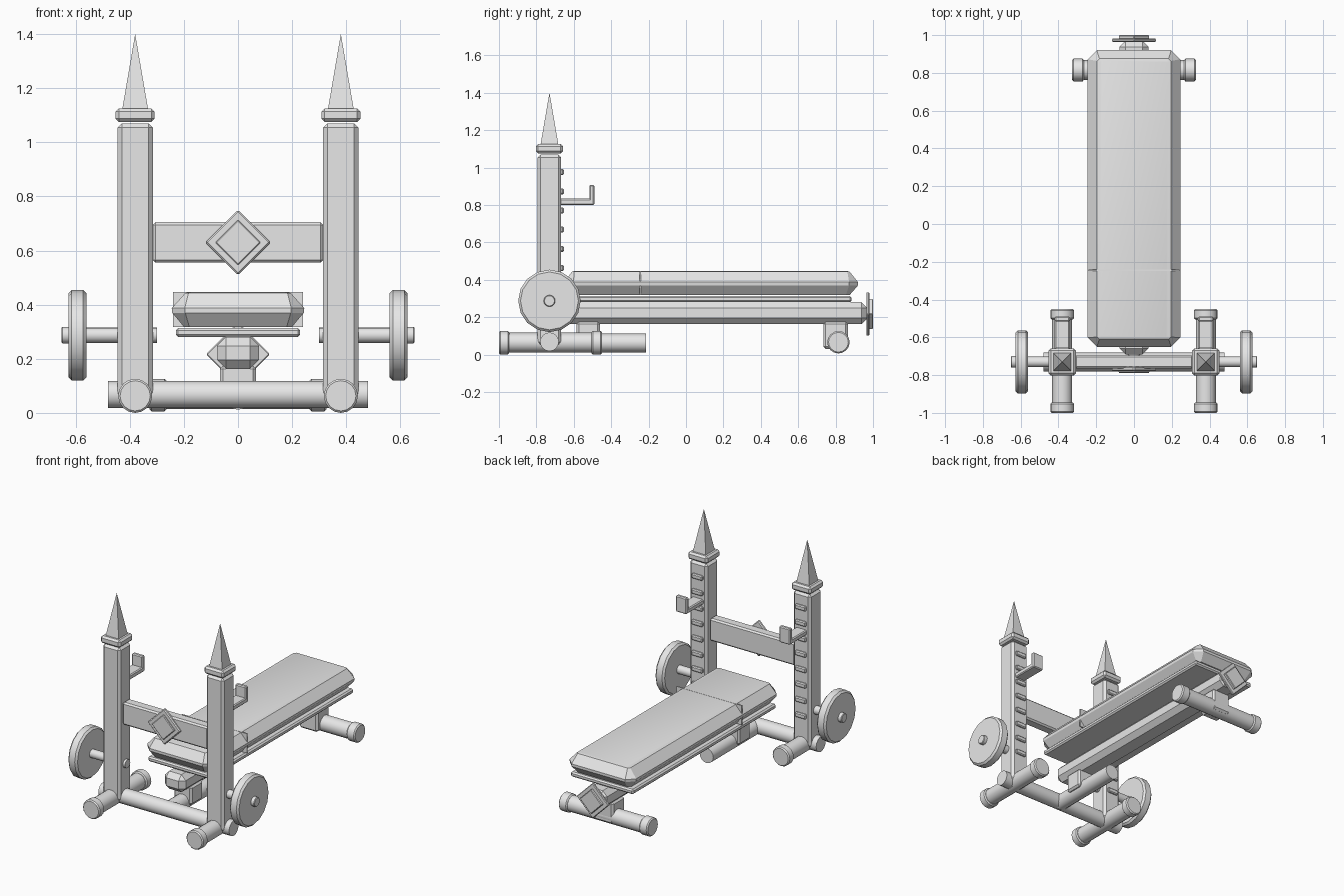
import bpy, bmesh, math
from mathutils import Matrix

if "Cube" in bpy.data.objects:
    bpy.data.objects.remove(bpy.data.objects["Cube"])

grey = bpy.data.materials.new("steel grey")
grey.diffuse_color = (0.8, 0.8, 0.8, 1)
grey.use_nodes = True
grey.node_tree.nodes["Principled BSDF"].inputs["Base Color"].default_value = grey.diffuse_color


def finish(name, bm, bevel=0.0, segments=1):
    bmesh.ops.recalc_face_normals(bm, faces=bm.faces)
    if bevel:
        sharp = [e for e in bm.edges if e.calc_face_angle(0) > 0.8]
        bmesh.ops.bevel(bm, geom=sharp, offset=bevel, segments=segments,
                        affect='EDGES', clamp_overlap=True)
    me = bpy.data.meshes.new(name)
    bm.to_mesh(me)
    bm.free()
    me.materials.append(grey)
    ob = bpy.data.objects.new(name, me)
    bpy.context.collection.objects.link(ob)
    bpy.ops.object.select_all(action='DESELECT')
    ob.select_set(True)
    bpy.context.view_layer.objects.active = ob
    bpy.ops.object.shade_smooth_by_angle(angle=math.radians(30))
    return ob


def box(name, x, y, z, bevel=0.0):
    """Box from (min, max) ranges."""
    bm = bmesh.new()
    mid = [(a + b) / 2 for a, b in (x, y, z)]
    size = [b - a for a, b in (x, y, z)]
    bmesh.ops.create_cube(bm, size=1, matrix=Matrix.Translation(mid) @ Matrix.Diagonal((*size, 1)))
    return finish(name, bm, bevel)


def rod(name, axis, a, b, c1, c2, r, bevel=0.0, sides=16):
    """Cylinder from a to b along x (c1=y, c2=z) or along y (c1=x, c2=z)."""
    bm = bmesh.new()
    m = (a + b) / 2
    if axis == 'X':
        mat = Matrix.Translation((m, c1, c2)) @ Matrix.Rotation(math.pi / 2, 4, 'Y')
    else:
        mat = Matrix.Translation((c1, m, c2)) @ Matrix.Rotation(math.pi / 2, 4, 'X')
    bmesh.ops.create_cone(bm, cap_ends=True, segments=sides, radius1=r, radius2=r,
                          depth=abs(b - a), matrix=mat)
    return finish(name, bm, bevel)


def diamond(name, y0, y1, z, half, bevel):
    """Square plate standing on its corner, facing along y."""
    bm = bmesh.new()
    s = half * math.sqrt(2)
    mat = (Matrix.Translation((0, (y0 + y1) / 2, z)) @ Matrix.Rotation(math.pi / 4, 4, 'Y')
           @ Matrix.Diagonal((s, abs(y1 - y0), s, 1)))
    bmesh.ops.create_cube(bm, size=1, matrix=mat)
    return finish(name, bm, bevel)


def loft(name, rings):
    """Skin between rings of equal point count, capped at both ends."""
    bm = bmesh.new()
    rows = [[bm.verts.new(p) for p in ring] for ring in rings]
    n = len(rows[0])
    for lo, hi in zip(rows, rows[1:]):
        for i in range(n):
            j = (i + 1) % n
            bm.faces.new((lo[i], lo[j], hi[j], hi[i]))
    bm.faces.new(rows[0][::-1])
    bm.faces.new(rows[-1])
    return finish(name, bm)


PX, PY = 0.38, -0.73

for side, s in (("left", -1), ("right", 1)):
    px = PX * s
    # Upright with cap and spire
    box(side + "_post", (px - 0.065, px + 0.065), (PY - 0.063, PY + 0.063), (0.05, 1.07), 0.016)
    box(side + "_post_cap", (px - 0.072, px + 0.072), (PY - 0.072, PY + 0.072), (1.075, 1.125), 0.012)
    bm = bmesh.new()
    bmesh.ops.create_cone(bm, cap_ends=True, segments=4, radius1=0.048 * math.sqrt(2), radius2=0,
                          depth=0.28, matrix=Matrix.Translation((px, PY, 1.26))
                          @ Matrix.Rotation(math.pi / 4, 4, 'Z'))
    finish(side + "_spire", bm)
    # Notches up the back of the post
    for i in range(8):
        z = 0.258 + i * 0.1025
        box(f"{side}_notch_{i + 1}", (px - 0.04, px + 0.04), (-0.675, -0.653), (z - 0.016, z + 0.016), 0.006)
    # Bar hook
    box(side + "_hook_arm", (px - 0.04, px + 0.04), (-0.68, -0.49), (0.80, 0.833), 0.006)
    box(side + "_hook_lip", (px - 0.04, px + 0.04), (-0.517, -0.49), (0.803, 0.907), 0.006)
    # Front foot with end caps
    rod(side + "_foot", 'Y', -0.99, -0.46, px, 0.064, 0.053)
    for end, a, b in (("front", -1.0, -0.945), ("back", -0.505, -0.45)):
        rod(f"{side}_foot_{end}_cap", 'Y', a, b, px, 0.063, 0.063, 0.007)
    # Rear stabiliser cap
    rod(side + "_rear_cap", 'X', s * 0.265, s * 0.327, 0.815, 0.066, 0.06, 0.007)
    # Weight plate on its axle
    rod(side + "_axle", 'X', s * 0.30, s * 0.65, PY, 0.287, 0.028)
    rod(side + "_axle_collar", 'X', s * 0.62, s * 0.652, PY, 0.287, 0.031, 0.004)
    rod(side + "_weight_plate", 'X', s * 0.56, s * 0.627, PY, 0.287, 0.167, 0.012)

# Floor tubes
rod("front_cross_tube", 'X', -0.48, 0.48, PY, 0.068, 0.05)
rod("middle_floor_tube", 'Y', PY, -0.215, 0, 0.062, 0.05)
rod("rear_stabiliser", 'X', -0.32, 0.32, 0.815, 0.066, 0.052)

# Beam between the posts with diamond badge
box("cross_beam", (-0.315, 0.315), (-0.765, -0.695), (0.555, 0.705), 0.01)
diamond("beam_diamond", -0.778, -0.755, 0.63, 0.121, 0.006)
diamond("beam_diamond_inset", -0.788, -0.77, 0.63, 0.084, 0.004)

# Bench spine, legs and end badge
box("bench_spine", (-0.077, 0.077), (-0.69, 0.97), (0.163, 0.28), 0.032)
box("front_leg", (-0.067, 0.067), (-0.585, -0.46), (0.05, 0.175), 0.012)
box("rear_leg", (-0.067, 0.067), (0.735, 0.865), (0.03, 0.175), 0.012)
diamond("end_diamond", 0.964, 0.981, 0.217, 0.118, 0.004)
diamond("end_diamond_inset", 0.978, 1.0, 0.217, 0.082, 0.004)

# Board under the cushion
box("seat_board", (-0.23, 0.23), (-0.62, 0.885), (0.28, 0.313), 0.009)


# Padded cushion with clipped corners and sloping edges
def octagon(hx, y0, y1, c, z):
    return [(hx, y0 + c, z), (hx, y1 - c, z), (hx - c, y1, z), (c - hx, y1, z),
            (-hx, y1 - c, z), (-hx, y0 + c, z), (c - hx, y0, z), (hx - c, y0, z)]


loft("cushion", [octagon(0.20, -0.61, 0.875, 0.02, 0.318),
                 octagon(0.243, -0.65, 0.92, 0.048, 0.37),
                 octagon(0.245, -0.65, 0.92, 0.048, 0.387),
                 octagon(0.195, -0.61, 0.875, 0.012, 0.443),
                 octagon(0.18, -0.60, 0.865, 0.01, 0.446)])
# Seam across the cushion
box("cushion_seam", (-0.24, 0.24), (-0.249, -0.241), (0.318, 0.447))
